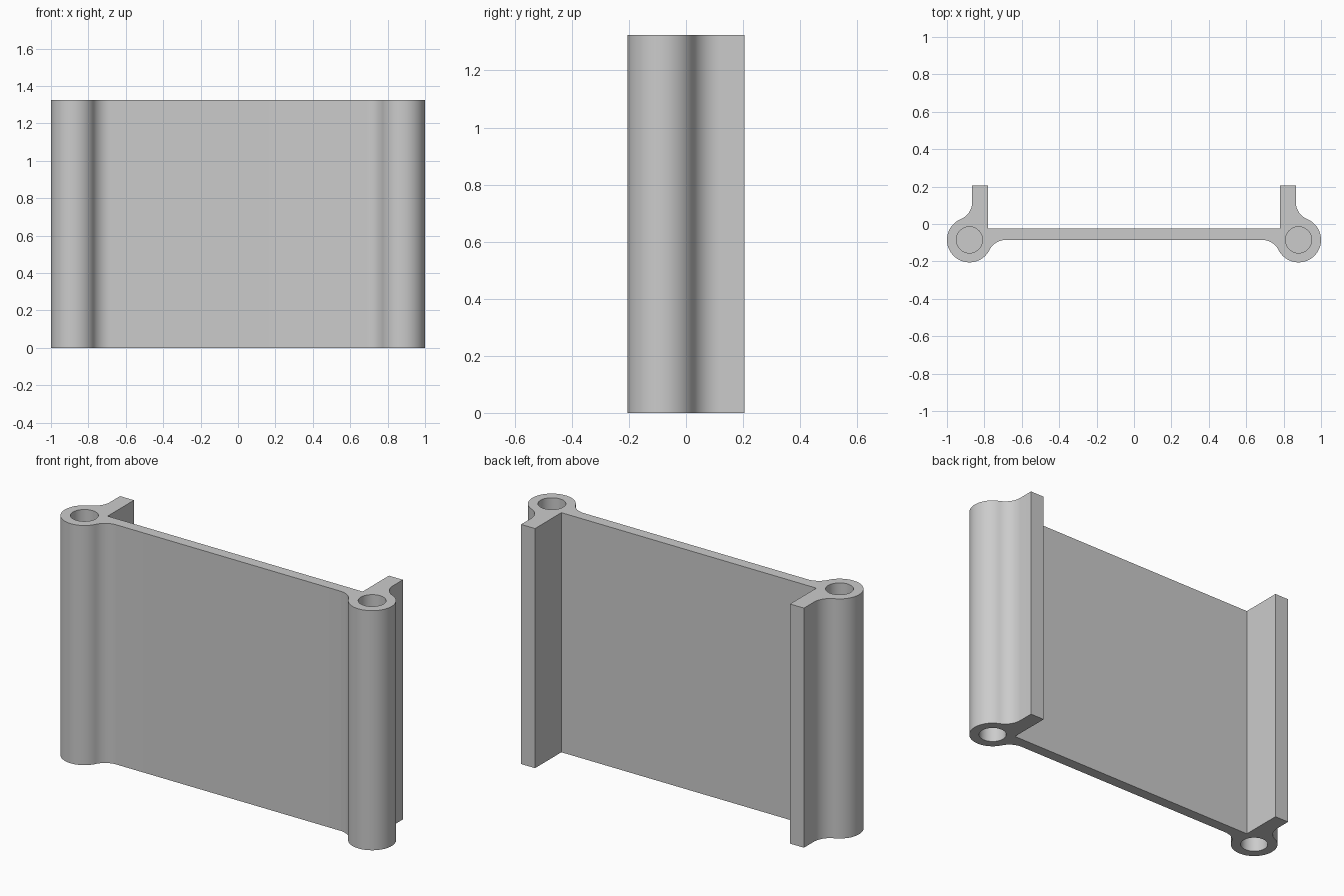
import bpy, bmesh
from math import atan2, cos, sin, sqrt, pi, radians
from mathutils import Matrix

cube = bpy.data.objects.get("Cube")
if cube:
    bpy.data.objects.remove(cube, do_unlink=True)

HEIGHT = 1.325
BOSS_X, BOSS_Y, BOSS_R = 0.88, -0.085, 0.12
FILLET_R = 0.1
HOLE_R, HOLE_DEPTH = 0.07, 0.35
WEB_FRONT, WEB_BACK = -0.085, -0.025
FLANGE_IN, FLANGE_OUT, FLANGE_END = 0.78, 0.865, 0.205

grey = bpy.data.materials.new("light grey")
grey.use_nodes = True
grey.diffuse_color = (0.6, 0.6, 0.6, 1)
grey.node_tree.nodes["Principled BSDF"].inputs["Base Color"].default_value = (0.6, 0.6, 0.6, 1)


def arc(cx, cy, r, start, end, steps):
    angles = [start + (end - start) * i / steps for i in range(steps + 1)]
    return [(cx + r * cos(a), cy + r * sin(a)) for a in angles]


def make_object(name, bm):
    bmesh.ops.recalc_face_normals(bm, faces=bm.faces)
    mesh = bpy.data.meshes.new(name)
    bm.to_mesh(mesh)
    bm.free()
    mesh.materials.append(grey)
    obj = bpy.data.objects.new(name, mesh)
    bpy.context.collection.objects.link(obj)
    return obj


# Half of the cross-section: web fillet, round boss, flange fillet, flange
reach = BOSS_R + FILLET_R
web_dy = WEB_FRONT - FILLET_R - BOSS_Y
web_dx = sqrt(reach ** 2 - web_dy ** 2)
flange_dx = FLANGE_OUT + FILLET_R - BOSS_X
flange_dy = sqrt(reach ** 2 - flange_dx ** 2)
web_angle = atan2(-web_dy, web_dx)
flange_angle = atan2(flange_dy, flange_dx)

half = arc(BOSS_X - web_dx, BOSS_Y + web_dy, FILLET_R, pi / 2, web_angle, 12)
half += arc(BOSS_X, BOSS_Y, BOSS_R, pi + web_angle, 2 * pi + flange_angle, 48)[1:]
half += arc(BOSS_X + flange_dx, BOSS_Y + flange_dy, FILLET_R, pi + flange_angle, pi, 12)[1:]
half += [(FLANGE_OUT, FLANGE_END), (FLANGE_IN, FLANGE_END), (FLANGE_IN, WEB_BACK)]
outline = half + [(-x, y) for x, y in reversed(half)]

# Extruded panel with side flanges
bm = bmesh.new()
base = bm.faces.new([bm.verts.new((x, y, 0)) for x, y in outline])
top = bmesh.ops.extrude_face_region(bm, geom=[base])["geom"]
bmesh.ops.translate(bm, verts=[v for v in top if isinstance(v, bmesh.types.BMVert)],
                    vec=(0, 0, HEIGHT))
panel = make_object("extruded_panel", bm)

# Blind holes in both ends of each boss
bm = bmesh.new()
for x in (-BOSS_X, BOSS_X):
    for z in (0, HEIGHT):
        bmesh.ops.create_cone(bm, cap_ends=True, segments=48, radius1=HOLE_R, radius2=HOLE_R,
                              depth=2 * HOLE_DEPTH, matrix=Matrix.Translation((x, BOSS_Y, z)))
cutter = make_object("hole_cutter", bm)
cutter.hide_render = True

cut = panel.modifiers.new("holes", "BOOLEAN")
cut.operation = "DIFFERENCE"
cut.solver = "EXACT"
cut.object = cutter

bpy.ops.object.select_all(action="DESELECT")
panel.select_set(True)
bpy.context.view_layer.objects.active = panel
bpy.ops.object.modifier_apply(modifier=cut.name)
bpy.data.objects.remove(cutter, do_unlink=True)
bpy.ops.object.shade_smooth_by_angle(angle=radians(30))
